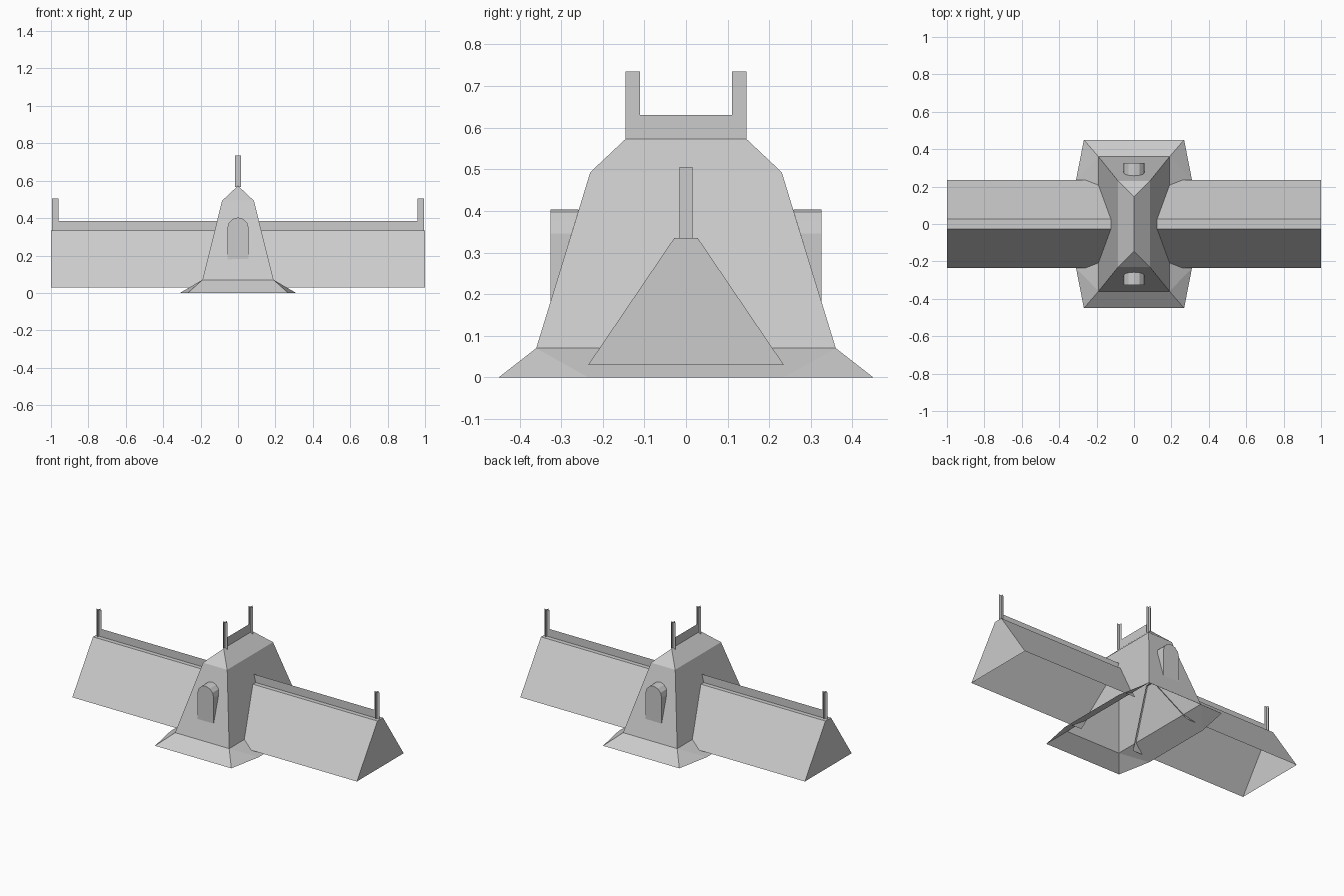
import bpy, bmesh
from math import sin, cos, pi

cube = bpy.data.objects.get("Cube")
if cube:
    bpy.data.objects.remove(cube)

grey = bpy.data.materials.new("roof_grey")
grey.use_nodes = True
grey.diffuse_color = (0.6, 0.6, 0.6, 1)
grey.node_tree.nodes["Principled BSDF"].inputs["Base Color"].default_value = (0.6, 0.6, 0.6, 1)


def finish(name, bm):
    bmesh.ops.remove_doubles(bm, verts=bm.verts, dist=0.0005)
    bmesh.ops.recalc_face_normals(bm, faces=bm.faces)
    mesh = bpy.data.meshes.new(name)
    bm.to_mesh(mesh)
    bm.free()
    mesh.materials.append(grey)
    obj = bpy.data.objects.new(name, mesh)
    bpy.context.collection.objects.link(obj)
    return obj


def loft(name, rings, closed=True, cap_last=False):
    """Join successive rings of points with faces."""
    bm = bmesh.new()
    rows = [[bm.verts.new(p) for p in ring] for ring in rings]
    for low, high in zip(rows, rows[1:]):
        n = len(low)
        for i in range(n if closed else n - 1):
            j = (i + 1) % n
            bm.faces.new((low[i], low[j], high[j], high[i]))
    if cap_last:
        bm.faces.new(rows[-1])
    return finish(name, bm)


def rect(x, y, z):
    return [(x, -y, z), (x, y, z), (-x, y, z), (-x, -y, z)]


def sheet(name, outlines):
    """Thin flat plates, one face for each outline."""
    bm = bmesh.new()
    for outline in outlines:
        bm.faces.new([bm.verts.new(p) for p in outline])
    return finish(name, bm)


# Tower roof with a hipped cap
loft("tower_roof", [rect(0.19, 0.36, 0.07), rect(0.085, 0.23, 0.493), rect(0, 0.145, 0.573)])

# Flared eaves: each upper corner fans out to two lower points
upper = [p for p in rect(0.19, 0.36, 0.07) for _ in range(2)]
a, b = (0.268, 0.45), (0.31, 0.235)
half = [(a[0], -a[1], 0), (b[0], -b[1], 0), (b[0], b[1], 0), (a[0], a[1], 0)]
lower = half + [(-x, -y, z) for x, y, z in half]
loft("flared_eaves", [lower, upper])

# Side wings, open underneath, running just inside the tower walls
profile = [(-0.235, 0.03, 0.19), (-0.028, 0.335, 0.115),
           (0.028, 0.335, 0.115), (0.235, 0.03, 0.19)]
for side, s in (("left", 1), ("right", -1)):
    inner = [(s * x, y, z) for y, z, x in profile]
    outer = [(s, y, z) for y, z, x in profile]
    loft(side + "_wing_roof", [inner, outer], closed=False, cap_last=True)

    # Wing ridge crest and its end finial of crossed plates
    sheet(side + "_wing_crest", [[(s * x, 0, z) for x, z in (
        (0.1, 0.335), (0.995, 0.335), (0.995, 0.505), (0.96, 0.505),
        (0.96, 0.385), (0.1, 0.385))]])
    m = s * 0.977
    sheet(side + "_wing_finial", [[(m, -0.016, 0.335), (m, 0.016, 0.335),
                                   (m, 0.016, 0.505), (m, -0.016, 0.505)]])

# Tower crest with a finial at each end
right_half = [(0.145, 0.573), (0.145, 0.735), (0.111, 0.735), (0.111, 0.63)]
outline = right_half + [(-y, z) for y, z in reversed(right_half)]
sheet("tower_crest", [[(0, y, z) for y, z in outline]])
sheet("tower_finials", [[(-0.016, y, 0.565), (0.016, y, 0.565),
                         (0.016, y, 0.735), (-0.016, y, 0.735)] for y in (-0.128, 0.128)])

# Arched dormers on the front and back slopes
R, SPRING, SEGMENTS = 0.057, 0.346, 6
arch = [(-R, 0.18), (R, 0.18)]
arch += [(R * cos(pi * i / SEGMENTS), SPRING + R * sin(pi * i / SEGMENTS))
         for i in range(SEGMENTS + 1)]
for name, s in (("front_dormer", -1), ("back_dormer", 1)):
    # The inner edge follows the tower slope
    slope = [(x, s * (0.36 - 0.307 * (z - 0.07)), z) for x, z in arch]
    face = [(x, s * 0.326, z) for x, z in arch]
    loft(name, [slope, face], cap_last=True)
